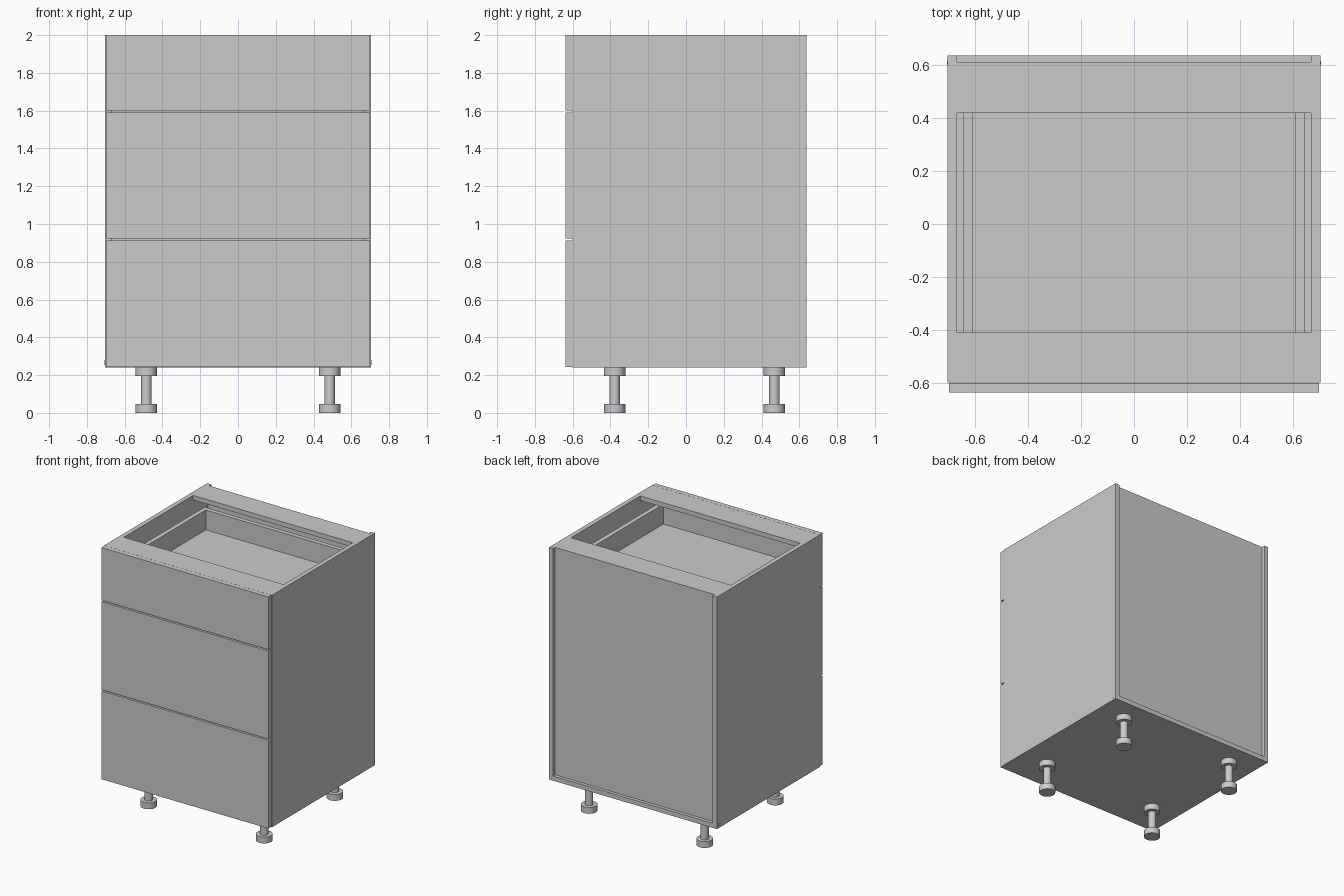
import bpy
import bmesh
from mathutils import Matrix

if "Cube" in bpy.data.objects:
    bpy.data.objects.remove(bpy.data.objects["Cube"])


def add_boxes(name, boxes):
    """One object from boxes given as (x0, x1, y0, y1, z0, z1)."""
    bm = bmesh.new()
    for x0, x1, y0, y1, z0, z1 in boxes:
        m = Matrix.Translation(((x0 + x1) / 2, (y0 + y1) / 2, (z0 + z1) / 2))
        m = m @ Matrix.Diagonal((x1 - x0, y1 - y0, z1 - z0, 1))
        bmesh.ops.create_cube(bm, size=1, matrix=m)
    return finish(name, bm)


def add_discs(name, x, y, discs, sides=32):
    """Stacked vertical cylinders given as (radius, z0, z1)."""
    bm = bmesh.new()
    for r, z0, z1 in discs:
        bmesh.ops.create_cone(bm, cap_ends=True, segments=sides, radius1=r, radius2=r,
                              depth=z1 - z0, matrix=Matrix.Translation((x, y, (z0 + z1) / 2)))
    ob = finish(name, bm)
    bpy.context.view_layer.objects.active = ob
    ob.select_set(True)
    bpy.ops.object.shade_smooth_by_angle()
    ob.select_set(False)
    return ob


def finish(name, bm):
    mesh = bpy.data.meshes.new(name)
    bm.to_mesh(mesh)
    bm.free()
    ob = bpy.data.objects.new(name, mesh)
    bpy.context.collection.objects.link(ob)
    return ob


W, T = 0.705, 0.035              # half width, board thickness
FRONT, BACK = -0.60, 0.637       # carcass depth
BASE, TOP = 0.24, 2.0
IN = W - T

# Carcass: sides, bottom, recessed back and two top rails
add_boxes("left_side", [(-W, -IN, FRONT, BACK, BASE, TOP)])
add_boxes("right_side", [(IN, W, FRONT, BACK, BASE, TOP)])
add_boxes("bottom_board", [(-IN, IN, FRONT, BACK, BASE, BASE + T)])
add_boxes("back_panel", [(-IN, IN, 0.595, 0.612, BASE + T, TOP)])
add_boxes("front_top_rail", [(-IN, IN, FRONT, -0.41, TOP - T, TOP)])
add_boxes("back_top_rail", [(-IN, IN, 0.42, 0.595, TOP - T, TOP)])

# Drawers: a front panel with an open box behind it
fronts = [("bottom", 0.243, 0.912, 0.40), ("middle", 0.922, 1.59, 0.40), ("top", 1.60, 2.0, 0.28)]
for label, z0, z1, height in fronts:
    add_boxes(label + "_drawer_front", [(-0.70, 0.70, -0.637, -0.601, z0, z1)])
    low, high = z0 + 0.09, z0 + height
    add_boxes(label + "_drawer_box", [
        (-0.645, -0.61, FRONT, 0.52, low, high),
        (0.61, 0.645, FRONT, 0.52, low, high),
        (-0.61, 0.61, 0.485, 0.52, low, high),
        (-0.61, 0.61, FRONT, 0.485, low + 0.01, z0 + 0.13)])

# Small fixing pins at the back corners
for sx, side in ((-1, "left"), (1, "right")):
    add_discs(side + "_top_pin", sx * 0.69, 0.61, [(0.006, 1.99, 2.0005)], 12)
    pin = add_discs(side + "_lower_pin", 0, 0, [(0.007, -0.005, 0.005)], 12)
    pin.rotation_euler = (0, 1.5708, 0)
    pin.scale = (1.9, 1, 0.3)
    pin.location = (sx * 0.705, 0.61, 0.268)

# Legs: foot, stem and mounting flange
for sx, side in ((-1, "left"), (1, "right")):
    for y, end in ((-0.378, "front"), (0.468, "back")):
        add_discs(end + "_" + side + "_leg", sx * 0.485, y,
                  [(0.057, 0, 0.048), (0.028, 0.048, 0.195), (0.057, 0.195, 0.24)])
